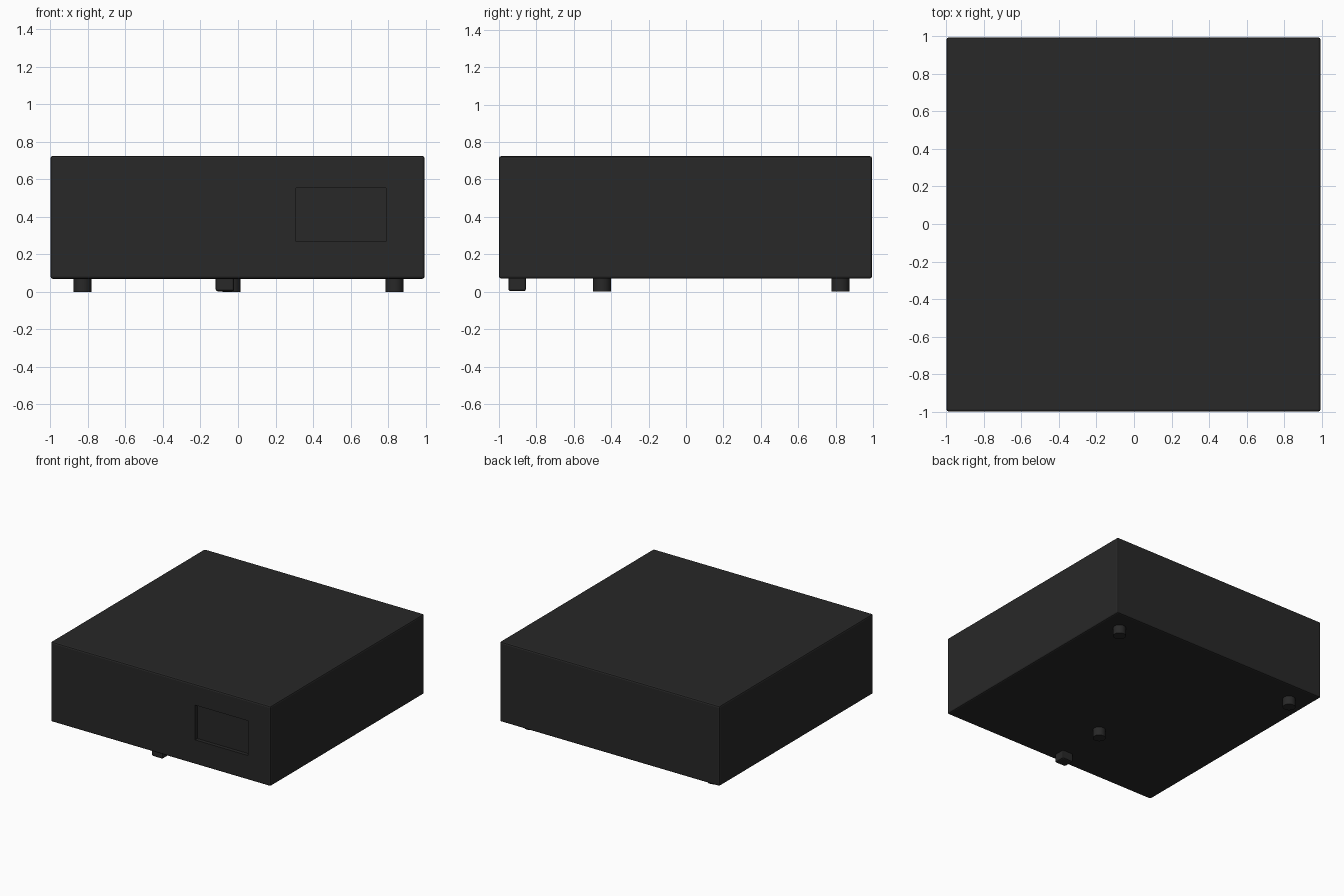
import bpy

if "Cube" in bpy.data.objects:
    bpy.data.objects.remove(bpy.data.objects["Cube"])

dark = bpy.data.materials.new("dark_plastic")
dark.diffuse_color = (0.021, 0.021, 0.021, 1)
dark.use_nodes = True
dark.node_tree.nodes["Principled BSDF"].inputs["Base Color"].default_value = dark.diffuse_color


def box(name, lo, hi, bevel=0.0, segments=1):
    centre = [(a + b) / 2 for a, b in zip(lo, hi)]
    bpy.ops.mesh.primitive_cube_add(size=1, location=centre)
    ob = bpy.context.object
    ob.name = name
    ob.scale = [b - a for a, b in zip(lo, hi)]
    bpy.ops.object.transform_apply(location=False, rotation=False, scale=True)
    ob.data.materials.append(dark)
    if bevel:
        mod = ob.modifiers.new("edge_bevel", 'BEVEL')
        mod.width = bevel
        mod.segments = segments
    return ob


def foot(name, x, y):
    bpy.ops.mesh.primitive_cylinder_add(vertices=32, radius=0.048, depth=0.08,
                                        location=(x, y, 0.04))
    ob = bpy.context.object
    ob.name = name
    ob.data.materials.append(dark)
    bpy.ops.object.shade_smooth_by_angle()


# Main case with softened edges
case = box("case", (-1, -1, 0.07), (0.995, 0.995, 0.725), 0.012, 2)

# Shallow rectangular recess on the front
cutter = box("recess_cutter", (0.31, -1.1, 0.27), (0.79, -0.97, 0.555))
cutter.hide_render = True
cutter.hide_set(True)
cut = case.modifiers.new("front_recess", 'BOOLEAN')
cut.operation = 'DIFFERENCE'
cut.solver = 'EXACT'
cut.object = cutter

# Three round feet
for side, x in (("left", -0.83), ("right", 0.835)):
    foot("back_foot_" + side, x, 0.825)
foot("middle_foot", -0.035, -0.45)

# Small rounded block under the front edge
box("front_block", (-0.12, -0.95, 0.003), (-0.02, -0.855, 0.08), 0.012, 2)
